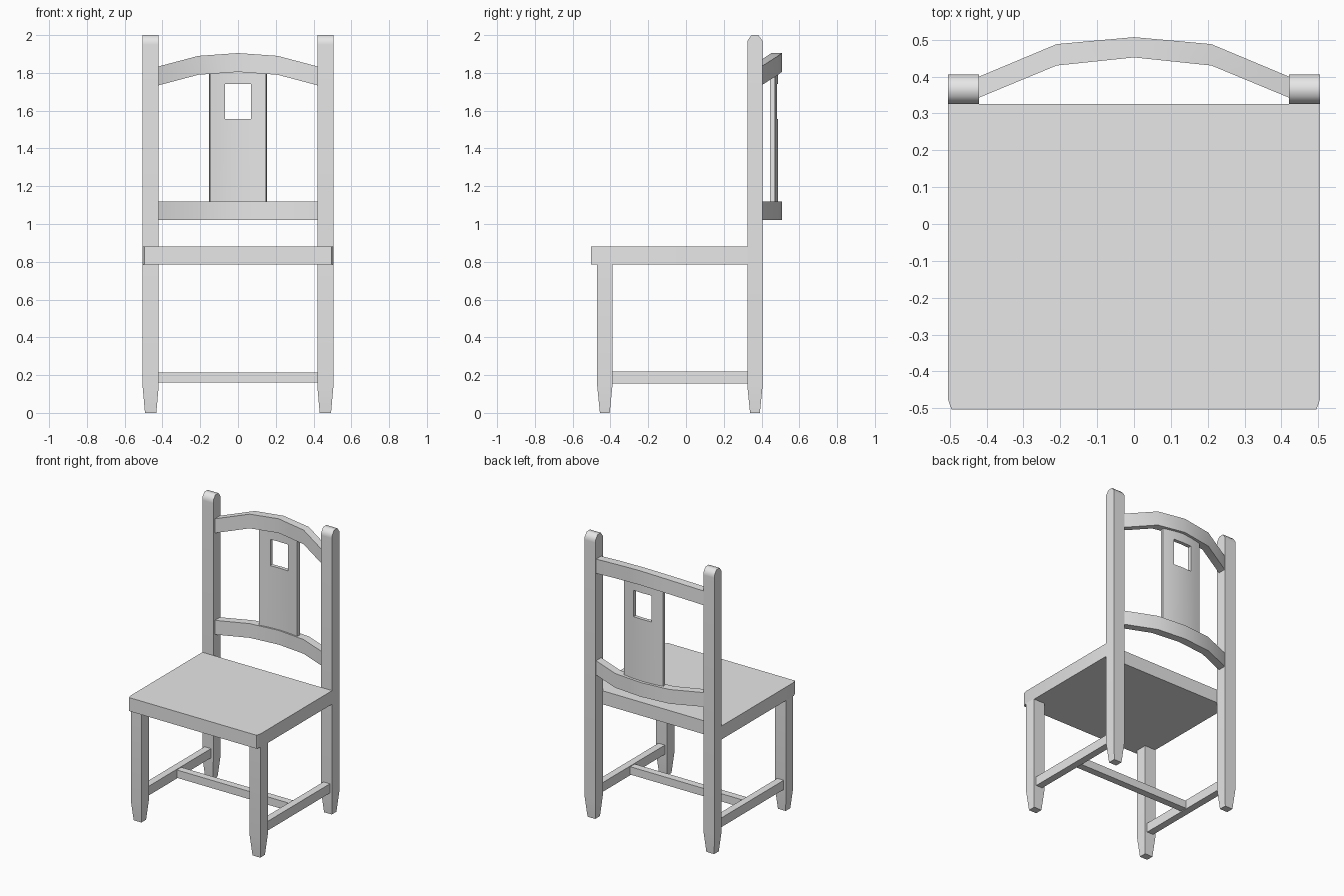
import bpy, bmesh
from math import radians

cube = bpy.data.objects.get("Cube")
if cube:
    bpy.data.objects.remove(cube, do_unlink=True)

GREY = (0.8, 0.8, 0.8, 1)
mat = bpy.data.materials.new("plain grey")
mat.use_nodes = True
mat.diffuse_color = GREY
mat.node_tree.nodes["Principled BSDF"].inputs["Base Color"].default_value = GREY


def finish(name, bm, angle=30):
    """Turn a bmesh into a named, coloured, angle-smoothed object."""
    bmesh.ops.recalc_face_normals(bm, faces=bm.faces)
    mesh = bpy.data.meshes.new(name)
    bm.to_mesh(mesh)
    bm.free()
    mesh.materials.append(mat)
    ob = bpy.data.objects.new(name, mesh)
    bpy.context.collection.objects.link(ob)
    bpy.ops.object.select_all(action='DESELECT')
    ob.select_set(True)
    bpy.context.view_layer.objects.active = ob
    bpy.ops.object.shade_smooth_by_angle(angle=radians(angle))
    return ob


def loft(name, rings, angle=30):
    """Skin a row of equal-length closed rings and cap both ends."""
    bm = bmesh.new()
    loops = [[bm.verts.new(p) for p in ring] for ring in rings]
    for a, b in zip(loops, loops[1:]):
        for i in range(len(a)):
            j = (i + 1) % len(a)
            bm.faces.new((a[i], a[j], b[j], b[i]))
    bm.faces.new(loops[0])
    bm.faces.new(loops[-1])
    return finish(name, bm, angle)


def rect(x, y, z, hx, hy):
    return [(x - hx, y - hy, z), (x + hx, y - hy, z),
            (x + hx, y + hy, z), (x - hx, y + hy, z)]


def box(name, x0, x1, y0, y1, z0, z1):
    cx, cy, hx, hy = (x0 + x1) / 2, (y0 + y1) / 2, (x1 - x0) / 2, (y1 - y0) / 2
    return loft(name, [rect(cx, cy, z, hx, hy) for z in (z0, z1)])


# Legs, back posts and side stretchers
LEG_X, HALF = 0.4625, 0.0425
for side, s in (("left", 1), ("right", -1)):
    x = s * LEG_X
    foot = [(0, 0.03, 0.026), (0.14, HALF, 0.04)]
    post = foot + [(1.95, HALF, 0.04), (1.97, HALF, 0.04), (2.0, HALF, 0.018)]
    loft(f"{side}_back_post", [rect(x, 0.365, z, hx, hy) for z, hx, hy in post], 55)
    leg = foot + [(0.79, HALF, 0.04)]
    loft(f"{side}_front_leg", [rect(x, -0.43, z, hx, hy) for z, hx, hy in leg])
    box(f"{side}_stretcher", x - 0.025, x + 0.025, -0.40, 0.335, 0.155, 0.22)

# Cross stretcher
box("cross_stretcher", -LEG_X, LEG_X, -0.055, -0.005, 0.16, 0.215)

# Seat with clipped front corners
outline = [(-0.495, -0.503), (0.495, -0.503), (0.505, -0.475),
           (0.505, 0.326), (-0.505, 0.326), (-0.505, -0.475)]
loft("seat", [[(x, y, z) for x, y in outline] for z in (0.785, 0.88)])


# Bowed back rails: stations of x, front y, back y, and arch drop
STATIONS = [(0.425, 0.341, 0.398, 0.072), (0.21, 0.43, 0.488, 0.015),
            (0, 0.452, 0.507, 0)]


def rail(name, bottom, top, arch):
    half = [(x, f, b, d * arch) for x, f, b, d in STATIONS]
    full = [(-x, f, b, d) for x, f, b, d in half] + half[-2::-1]
    loft(name, [[(x, f, bottom - d), (x, b, bottom - d),
                 (x, b, top - d), (x, f, top - d)] for x, f, b, d in full])


rail("lower_rail", 1.02, 1.12, 0)
rail("top_rail", 1.805, 1.905, 1)

# Curved splat with a square window
xs = [-0.15, -0.11, -0.07, 0, 0.07, 0.11, 0.15]
zs = [1.10, 1.555, 1.74, 1.815]
bm = bmesh.new()
grid = [[bm.verts.new((x, 0.473 - 0.68 * x * x, z)) for x in xs] for z in zs]
for r in range(len(zs) - 1):
    for c in range(len(xs) - 1):
        if r == 1 and c in (2, 3):
            continue
        bm.faces.new((grid[r][c], grid[r][c + 1], grid[r + 1][c + 1], grid[r + 1][c]))
splat = finish("splat", bm)
thick = splat.modifiers.new("thickness", 'SOLIDIFY')
thick.thickness = 0.026
thick.offset = 0
# Thicken first, then smooth the result so the rim stays sharp
bpy.ops.object.modifier_apply(modifier="thickness")
bpy.ops.object.shade_smooth_by_angle(angle=radians(30))
